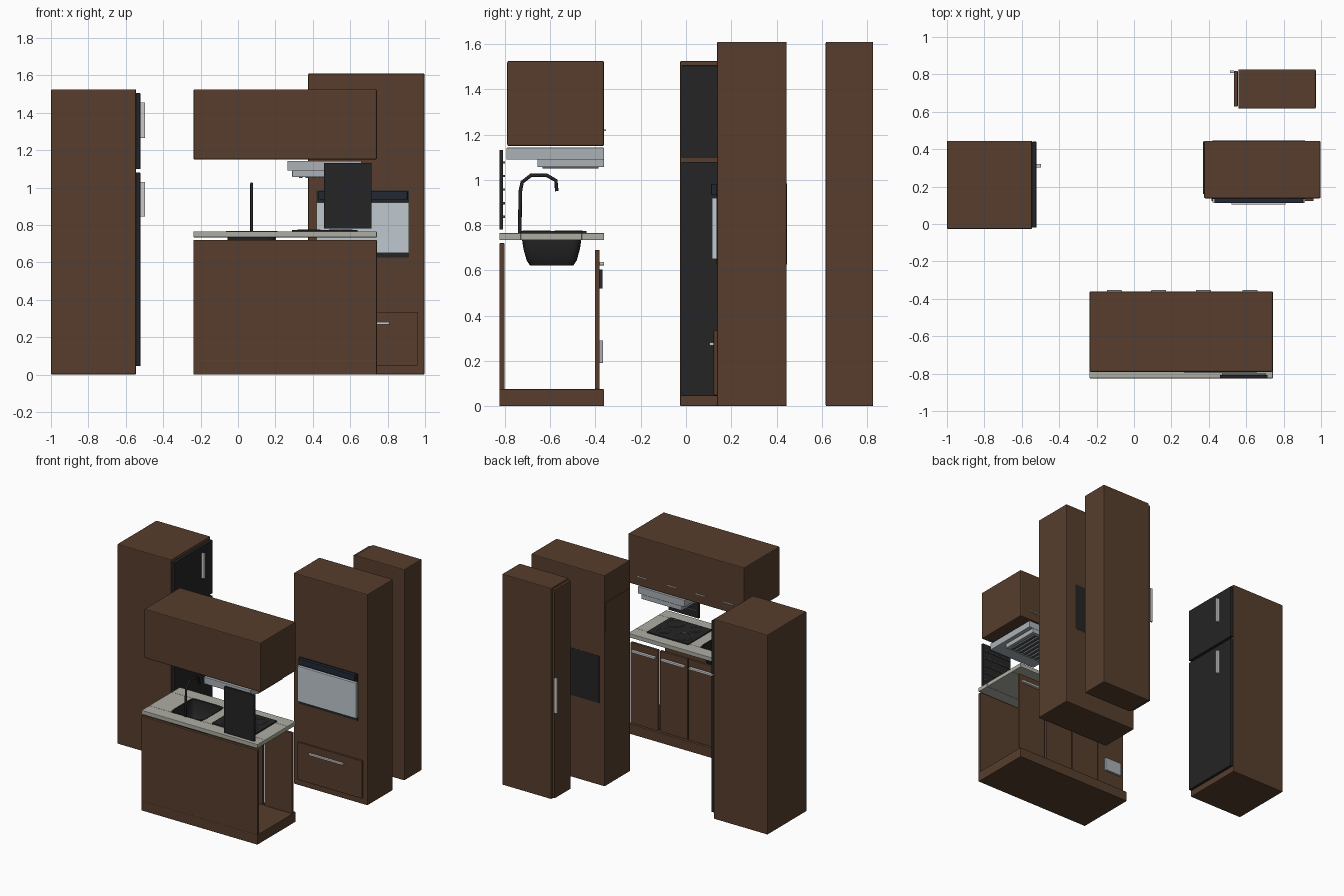
import bpy, bmesh, math

if "Cube" in bpy.data.objects:
    bpy.data.objects.remove(bpy.data.objects["Cube"])

def mat(name, r, g, b):
    m = bpy.data.materials.new(name)
    m.diffuse_color = (r, g, b, 1)
    m.use_nodes = True
    m.node_tree.nodes["Principled BSDF"].inputs["Base Color"].default_value = m.diffuse_color
    return m

WOOD = mat("wood", 0.095, 0.048, 0.026)
BLACK = mat("black", 0.018, 0.018, 0.019)
NAVY = mat("navy", 0.015, 0.02, 0.035)
STONE = mat("stone", 0.42, 0.42, 0.37)
STEEL = mat("steel", 0.4, 0.44, 0.47)
GLASS = mat("glass", 0.52, 0.58, 0.62)
METAL = mat("metal", 0.62, 0.62, 0.61)
GRILLE = mat("grille", 0.1, 0.105, 0.11)

def finish(name, bm, m):
    me = bpy.data.meshes.new(name)
    bm.to_mesh(me)
    bm.free()
    ob = bpy.data.objects.new(name, me)
    bpy.context.collection.objects.link(ob)
    me.materials.append(m)
    return ob

def smooth(ob):
    bpy.ops.object.select_all(action='DESELECT')
    ob.select_set(True)
    bpy.context.view_layer.objects.active = ob
    bpy.ops.object.shade_smooth_by_angle()

def box(name, x, y, z, m, bevel=0.003):
    """Box from (min, max) pairs with softened edges."""
    bm = bmesh.new()
    bmesh.ops.create_cube(bm, size=1)
    for v in bm.verts:
        v.co = [a[0] + (c + 0.5) * (a[1] - a[0]) for c, a in zip(v.co, (x, y, z))]
    ob = finish(name, bm, m)
    if bevel:
        mod = ob.modifiers.new("bevel", 'BEVEL')
        mod.width, mod.segments = bevel, 2
    return ob

# Fridge
box("fridge_cabinet", (-1, -0.545), (-0.027, 0.445), (0, 1.525), WOOD, 0.006)
for part, z, hz in (("lower", (0.045, 1.08), (0.845, 1.03)), ("upper", (1.098, 1.505), (1.265, 1.455))):
    box(f"fridge_{part}_door", (-0.545, -0.522), (-0.02, 0.44), z, BLACK)
    box(f"fridge_{part}_handle", (-0.522, -0.497), (0.302, 0.322), hz, METAL)

# Oven tower
box("oven_tower", (0.375, 0.997), (0.137, 0.445), (0, 1.61), WOOD, 0.006)
box("oven_body", (0.42, 0.915), (0.135, 0.4465), (0.625, 0.985), BLACK, 0)
box("oven_door", (0.42, 0.915), (0.115, 0.137), (0.65, 0.92), GLASS, 0.002)
box("oven_controls", (0.43, 0.905), (0.111, 0.137), (0.935, 0.98), NAVY, 0.002)
box("tower_drawer", (0.415, 0.96), (0.122, 0.137), (0.048, 0.335), WOOD)
box("tower_drawer_handle", (0.52, 0.81), (0.104, 0.122), (0.268, 0.282), METAL)
box("tower_side_panel", (0.37, 0.376), (0.16, 0.442), (1.17, 1.4), WOOD, 0.002)

# Pantry
box("pantry_cabinet", (0.558, 0.972), (0.617, 0.827), (0, 1.61), WOOD, 0.006)
box("pantry_door", (0.535, 0.555), (0.628, 0.818), (0.01, 1.6), WOOD)
box("pantry_handle", (0.514, 0.536), (0.808, 0.82), (0.66, 0.93), METAL, 0.002)

# Base cabinet, open at both ends, doors facing +y
X0, X1, Y0, Y1 = -0.238, 0.742, -0.825, -0.362
box("base_plinth", (X0, X1), (Y0, Y1), (0, 0.075), WOOD)
box("base_wall_board", (X0, X1), (Y0, -0.802), (0.073, 0.72), WOOD)
for i, c in enumerate((0.62, 0.372, 0.132, -0.105)):
    box(f"base_door_{i+1}", (c - 0.116, c + 0.116), (-0.402, -0.382), (0.073, 0.69), WOOD)
    if i < 3:
        box(f"base_handle_{i+1}", (c - 0.1, c + 0.1), (-0.384, -0.362), (0.622, 0.638), METAL)
    box(f"wall_handle_{i+1}", (c - 0.04, c + 0.04), (-0.364, -0.354), (1.215, 1.223), METAL, 0.001)
box("dishwasher_display", (-0.2, -0.01), (-0.384, -0.368), (0.52, 0.605), NAVY, 0.002)
box("dishwasher_vent", (-0.19, -0.05), (-0.384, -0.367), (0.19, 0.29), STEEL, 0.002)

# Countertop, framed around the sink opening
CZ = (0.734, 0.765)
box("counter_wall_strip", (X0, X1), (Y0, -0.731), CZ, STONE)
box("counter_door_strip", (X0, X1), (-0.46, Y1), CZ, STONE)
box("counter_left", (X0, -0.058), (-0.731, -0.46), CZ, STONE)
box("counter_right", (0.204, X1), (-0.731, -0.46), CZ, STONE)

# Sink bowl lofted from rounded squares
def ring(bm, half, z, cx=0.073, cy=-0.5935, n=32):
    out = []
    for i in range(n):
        a = 2 * math.pi * (i + 0.5) / n
        p = lambda t: math.copysign(abs(t) ** 0.25, t)
        out.append(bm.verts.new((cx + half * p(math.cos(a)), cy + half * p(math.sin(a)), z)))
    return out

bm = bmesh.new()
rings = [ring(bm, h, z) for h, z in
         ((0.138, 0.767), (0.129, 0.764), (0.128, 0.735), (0.122, 0.695), (0.108, 0.645), (0.094, 0.624))]
for a, b in zip(rings, rings[1:]):
    for i in range(len(a)):
        j = (i + 1) % len(a)
        bm.faces.new((a[i], a[j], b[j], b[i]))
bm.faces.new(rings[-1])
bmesh.ops.recalc_face_normals(bm, faces=bm.faces)
sink = finish("sink_bowl", bm, BLACK)
sink.modifiers.new("wall", 'SOLIDIFY').thickness = 0.003
smooth(sink)

# Tap swept along a path
cu = bpy.data.curves.new("tap", 'CURVE')
cu.dimensions = '3D'
cu.bevel_depth, cu.bevel_resolution, cu.use_fill_caps = 0.008, 2, True
pts = [(-0.735, 0.76), (-0.732, 0.95), (-0.724, 0.99), (-0.685, 1.02), (-0.615, 1.02), (-0.575, 0.997), (-0.571, 0.95)]
sp = cu.splines.new('POLY')
sp.points.add(len(pts) - 1)
for q, (y, z) in zip(sp.points, pts):
    q.co = (0.073, y, z, 1)
tap = bpy.data.objects.new("tap", cu)
bpy.context.collection.objects.link(tap)
cu.materials.append(BLACK)

# Cooktop with four heating rings
box("cooktop", (0.29, 0.64), (-0.73, -0.44), (0.764, 0.774), BLACK, 0.002)
for i, (x, y, r) in enumerate(((0.38, -0.66, 0.045), (0.55, -0.66, 0.06), (0.38, -0.52, 0.06), (0.55, -0.52, 0.045))):
    bpy.ops.mesh.primitive_torus_add(location=(x, y, 0.7745), major_radius=r, minor_radius=0.0025,
                                     major_segments=32, minor_segments=6)
    ob = bpy.context.object
    ob.name = f"heating_ring_{i+1}"
    ob.data.materials.append(GRILLE)
    smooth(ob)

# Wall rack: back plate with horizontal rails
box("rack_plate", (0.46, 0.715), (-0.825, -0.808), (0.78, 1.132), BLACK, 0.002)
for i in range(5):
    z = 0.832 + i * 0.06
    box(f"rack_rail_{i+1}", (0.47, 0.705), (-0.809, -0.8), (z, z + 0.01), GRILLE, 0.001)

# Wall cabinet
box("wall_cabinet", (X0, X1), (-0.79, Y1), (1.15, 1.525), WOOD, 0.006)

# Hood: body, lower frame and grille slats
box("hood_body", (0.265, 0.66), (-0.793, Y1), (1.09, 1.142), STEEL)
FZ = (1.056, 1.091)
box("hood_frame_left", (0.29, 0.315), (-0.657, Y1), FZ, STEEL)
box("hood_frame_right", (0.605, 0.63), (-0.657, Y1), FZ, STEEL)
box("hood_frame_back", (0.29, 0.63), (-0.657, -0.632), FZ, STEEL)
box("hood_frame_front", (0.29, 0.63), (-0.39, Y1), FZ, STEEL)
box("hood_filter", (0.312, 0.608), (-0.635, -0.387), (1.078, 1.091), GRILLE, 0)
for i in range(8):
    x = 0.325 + i * 0.036
    box(f"hood_slat_{i+1}", (x, x + 0.02), (-0.635, -0.387), (1.05, 1.08), GRILLE, 0.002)
